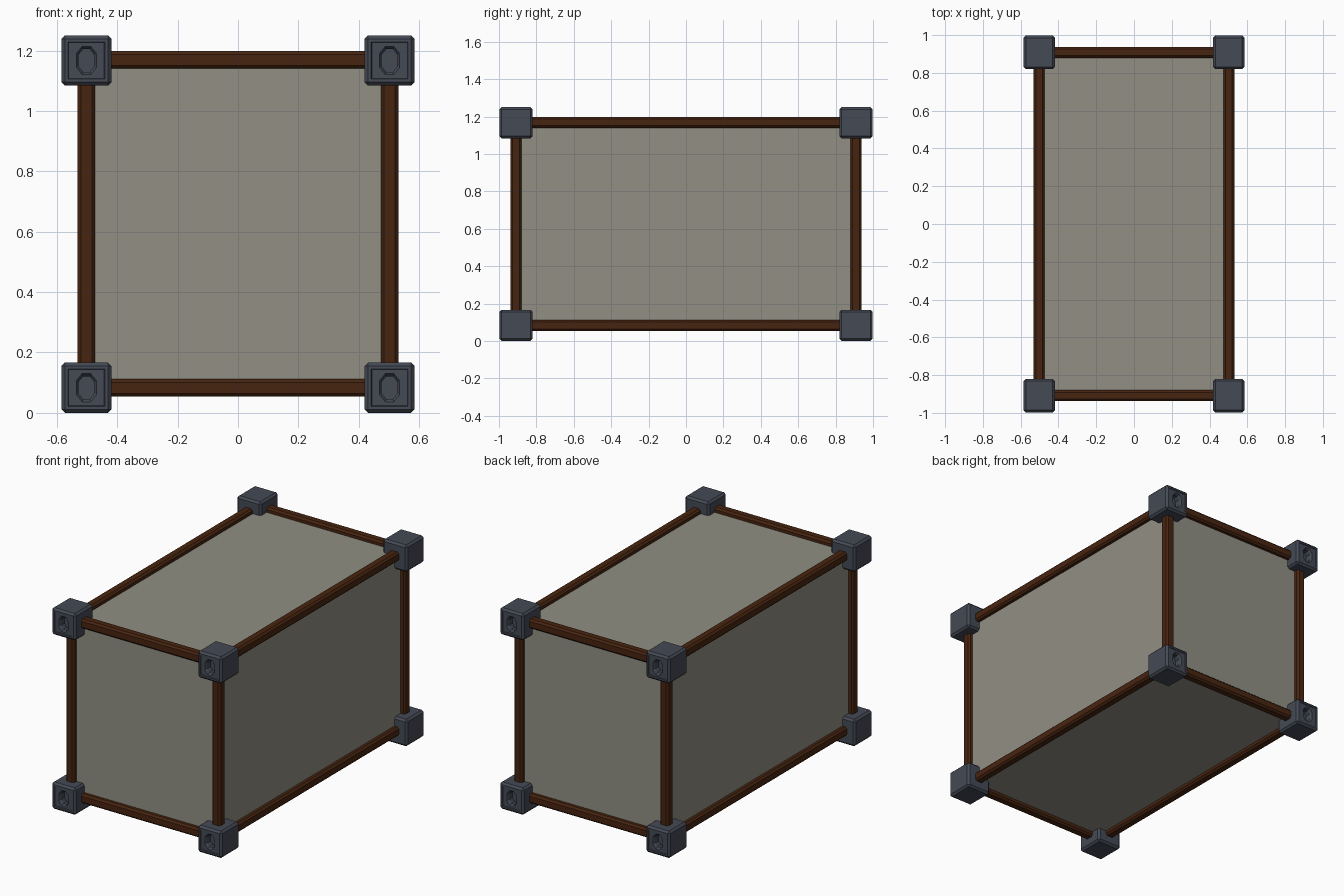
import bpy, bmesh
from mathutils import Matrix, Vector

if "Cube" in bpy.data.objects:
    bpy.data.objects.remove(bpy.data.objects["Cube"])

X, Y, Z0, Z1 = 0.502, 0.909, 0.083, 1.169   # centre lines of the frame


def material(name, rgb):
    m = bpy.data.materials.new(name)
    m.diffuse_color = (*rgb, 1)
    m.use_nodes = True
    m.node_tree.nodes["Principled BSDF"].inputs["Base Color"].default_value = m.diffuse_color
    return m


steel = material("slate grey", (0.058, 0.067, 0.090))
rust = material("rust brown", (0.064, 0.018, 0.005))
sheet = material("warm grey", (0.282, 0.273, 0.230))


def add_object(name, mesh, loc=(0, 0, 0), turn=0):
    ob = bpy.data.objects.new(name, mesh)
    ob.location = loc
    ob.rotation_euler.z = turn
    bpy.context.collection.objects.link(ob)
    return ob


def box_bm(size, bevel=0):
    bm = bmesh.new()
    bmesh.ops.create_cube(bm, size=1, matrix=Matrix.Diagonal((*size, 1)))
    if bevel:
        bmesh.ops.bevel(bm, geom=bm.edges[:], offset=bevel, segments=1,
                        profile=0.5, affect='EDGES')
    return bm


def finish(bm, name, mat):
    bmesh.ops.recalc_face_normals(bm, faces=bm.faces[:])
    me = bpy.data.meshes.new(name)
    bm.to_mesh(me)
    bm.free()
    me.materials.append(mat)
    return me


# corner casting: bevelled block with a shallow recess and an oblong octagonal hole
def corner_mesh():
    bm = box_bm((0.166, 0.178, 0.167), 0.012)
    front = min(bm.faces, key=lambda f: f.calc_center_median().y)
    bmesh.ops.inset_region(bm, faces=[front], thickness=0.014, depth=0)
    bmesh.ops.inset_region(bm, faces=[front], thickness=0.003, depth=-0.004)
    y = front.calc_center_median().y
    outer = list(front.edges)
    bmesh.ops.delete(bm, geom=[front], context='FACES_ONLY')
    outline = [(0.014, 0.047), (0.033, 0.023), (0.033, -0.023), (0.014, -0.047),
               (-0.014, -0.047), (-0.033, -0.023), (-0.033, 0.023), (-0.014, 0.047)]

    def ring(scale, depth):
        return [bm.verts.new((x * scale, y + depth, z * scale)) for x, z in outline]

    rings = [ring(1, 0), ring(0.8, 0.012), ring(0.8, 0.045)]
    rim = [bm.edges.new((rings[0][i], rings[0][(i + 1) % 8])) for i in range(8)]
    bmesh.ops.triangle_fill(bm, edges=outer + rim, use_beauty=True,
                            normal=Vector((0, -1, 0)))
    for a, b in zip(rings, rings[1:]):
        for i in range(8):
            j = (i + 1) % 8
            bm.faces.new((a[i], a[j], b[j], b[i]))
    bm.faces.new(rings[-1])
    return finish(bm, "corner_casting", steel)


corner = corner_mesh()
for sx in (-1, 1):
    for sy in (-1, 1):
        for z in (0.0835, Z1 - 0.002):
            add_object("corner_casting", corner, (sx * X, sy * Y, z),
                       3.14159265 if sy > 0 else 0)

# frame beams with chamfered edges, running between the corners
W = 0.058


def beam(name, size):
    return finish(box_bm(size, 0.011), name, rust)


cross = beam("cross_beam", (2 * X - 0.1, W, W))
side = beam("side_beam", (W, 2 * Y - 0.1, W))
post = beam("corner_post", (W, W, Z1 - Z0 - 0.1))
for s in (-1, 1):
    for z in (Z0, Z1):
        add_object("cross_beam", cross, (0, s * Y, z))
        add_object("side_beam", side, (s * X, 0, z))
    for t in (-1, 1):
        add_object("corner_post", post, (s * X, t * Y, (Z0 + Z1) / 2))

# flat wall, roof and floor panels
panels = finish(box_bm((2 * X, 2 * Y, Z1 - Z0)), "wall_panels", sheet)
add_object("wall_panels", panels, (0, 0, (Z0 + Z1) / 2))
